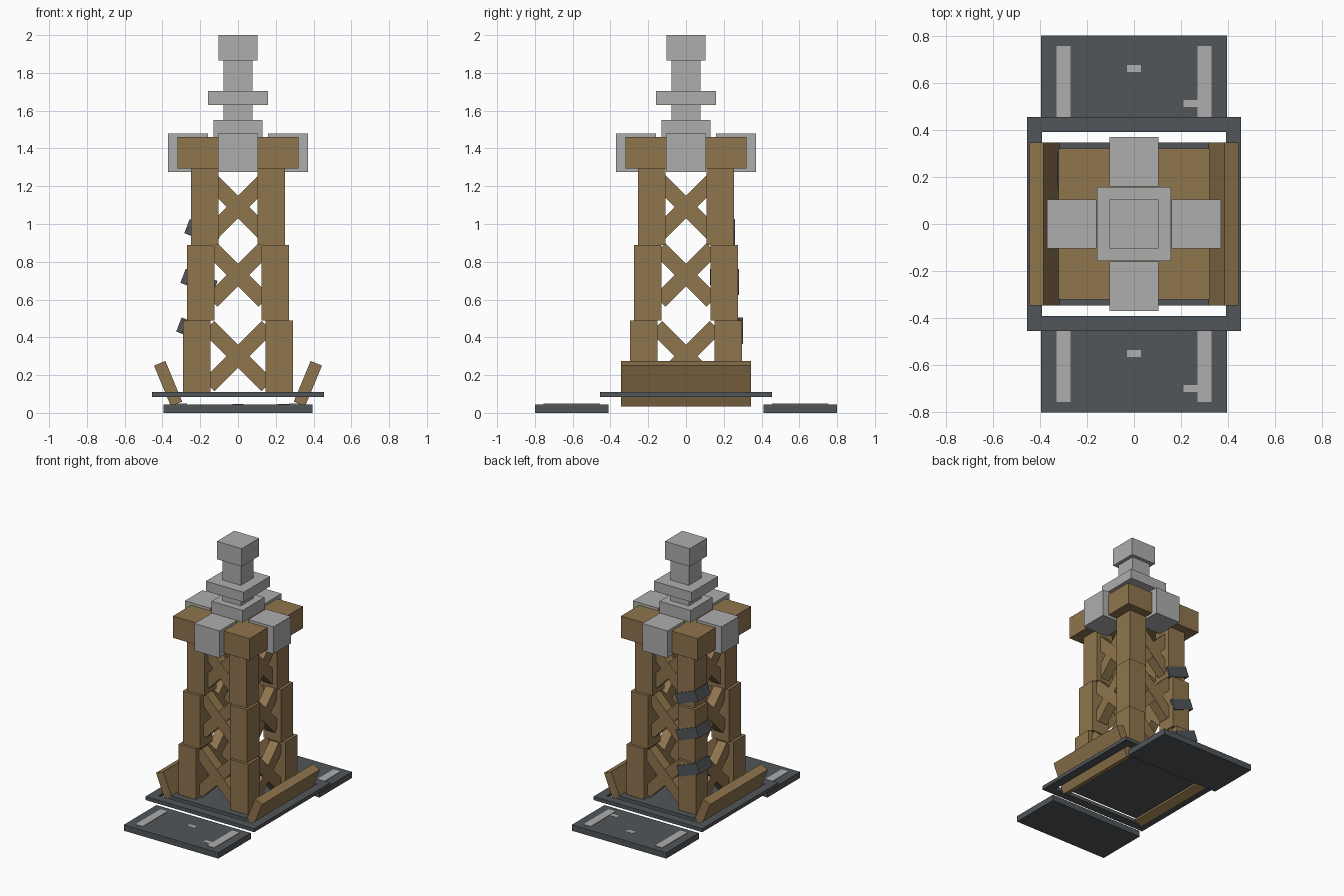
import bpy, bmesh, math
from mathutils import Matrix, Vector

cube = bpy.data.objects.get("Cube")
if cube:
    bpy.data.objects.remove(cube, do_unlink=True)


def material(name, rgb):
    m = bpy.data.materials.new(name)
    m.use_nodes = True
    m.diffuse_color = (*rgb, 1)
    m.node_tree.nodes["Principled BSDF"].inputs["Base Color"].default_value = (*rgb, 1)
    return m


WOOD = material("brown wood", (0.275, 0.178, 0.074))
STEEL = material("light grey metal", (0.42, 0.42, 0.42))
SLATE = material("dark slate", (0.083, 0.093, 0.10))


def box(name, mat, center, size, ry=0.0, turn=0.0):
    """Box rotated about its own y axis, then turned about the world z axis."""
    bm = bmesh.new()
    bmesh.ops.create_cube(bm, size=1)
    bm.transform(Matrix.Rotation(turn, 4, 'Z') @ Matrix.Translation(center)
                 @ Matrix.Rotation(ry, 4, 'Y') @ Matrix.Diagonal((*size, 1)))
    me = bpy.data.meshes.new(name)
    bm.to_mesh(me)
    bm.free()
    me.materials.append(mat)
    ob = bpy.data.objects.new(name, me)
    bpy.context.collection.objects.link(ob)
    return ob


def span(name, mat, half_x, half_y, z0, z1):
    return box(name, mat, (0, 0, (z0 + z1) / 2), (2 * half_x, 2 * half_y, z1 - z0))


# Base: open frame around a floor plate
for s, side in ((1, "left"), (-1, "right")):
    box(f"frame_side_{side}", SLATE, (s * 0.4225, 0, 0.0975), (0.065, 0.91, 0.027))
for s, side in ((-1, "front"), (1, "back")):
    box(f"frame_end_{side}", SLATE, (0, s * 0.4225, 0.0975), (0.78, 0.065, 0.027))
span("floor_plate", SLATE, 0.335, 0.345, 0.085, 0.11)

# Slanted side planks
for s, side in ((1, "left"), (-1, "right")):
    box(f"side_plank_{side}", WOOD, (s * 0.37, 0, 0.155), (0.065, 0.69, 0.233),
        ry=s * math.radians(22.5))

# End platforms with metal rails and small tabs
for s, side in ((-1, "front"), (1, "back")):
    y = s * 0.605
    box(f"platform_{side}", SLATE, (0, y, 0.0225), (0.79, 0.39, 0.045))
    for t in (-1, 1):
        box(f"platform_rail_{side}", STEEL, (t * 0.3, y, 0.044), (0.06, 0.3, 0.009))
    for x, dy in ((0, 0.055), (0.24, -0.094)):
        box(f"platform_tab_{side}", STEEL, (x, y + dy, 0.0435), (0.06, 0.03, 0.005))

# Tower: three tiers of legs with crossed braces on each side
TIERS = [(0.11, 0.49, 0.218, 0.30), (0.49, 0.89, 0.197, 0.73), (0.89, 1.295, 0.176, 1.09)]
for n, (z0, z1, c, zc) in enumerate(TIERS, 1):
    for sx in (-1, 1):
        for sy in (-1, 1):
            box(f"leg_tier_{n}", WOOD, (sx * c, sy * (c + 0.005), (z0 + z1) / 2),
                (0.145, 0.145, z1 - z0))
    for k in range(4):
        for i, a in enumerate((-45, 45)):
            box(f"brace_tier_{n}", WOOD, (0, -c + 0.002 * i, zc), (0.085, 0.075, 0.39 if n > 1 else 0.44),
                ry=math.radians(a), turn=k * math.pi / 2)

# Tilted corner steps wrapped round one leg
tilt = math.radians(21)
along = Vector((math.cos(tilt), 0, -math.sin(tilt)))
for out, z in ((0.29, 0.462), (0.268, 0.72), (0.247, 0.983)):
    corner = Vector((-out - 0.008, 0, z))
    box("step_side", SLATE, corner + Vector((0, out - 0.065, 0)), (0.032, 0.15, 0.08), ry=tilt)
    box("step_back", SLATE, corner + along * 0.075 + Vector((0, out + 0.002, 0)),
        (0.18, 0.02, 0.08), ry=tilt)

# Crown: wooden block with four metal arms
span("crown_block", WOOD, 0.32, 0.32, 1.295, 1.46)
for k in range(4):
    box("crown_arm", STEEL, (0, -0.265, 1.3775), (0.21, 0.21, 0.205), turn=k * math.pi / 2)

# Spire
span("spire_base", STEEL, 0.13, 0.13, 1.44, 1.55)
span("spire_post", STEEL, 0.077, 0.077, 1.55, 1.87)
span("spire_collar", STEEL, 0.158, 0.158, 1.63, 1.705)
span("spire_cap", STEEL, 0.104, 0.104, 1.865, 2.0)
